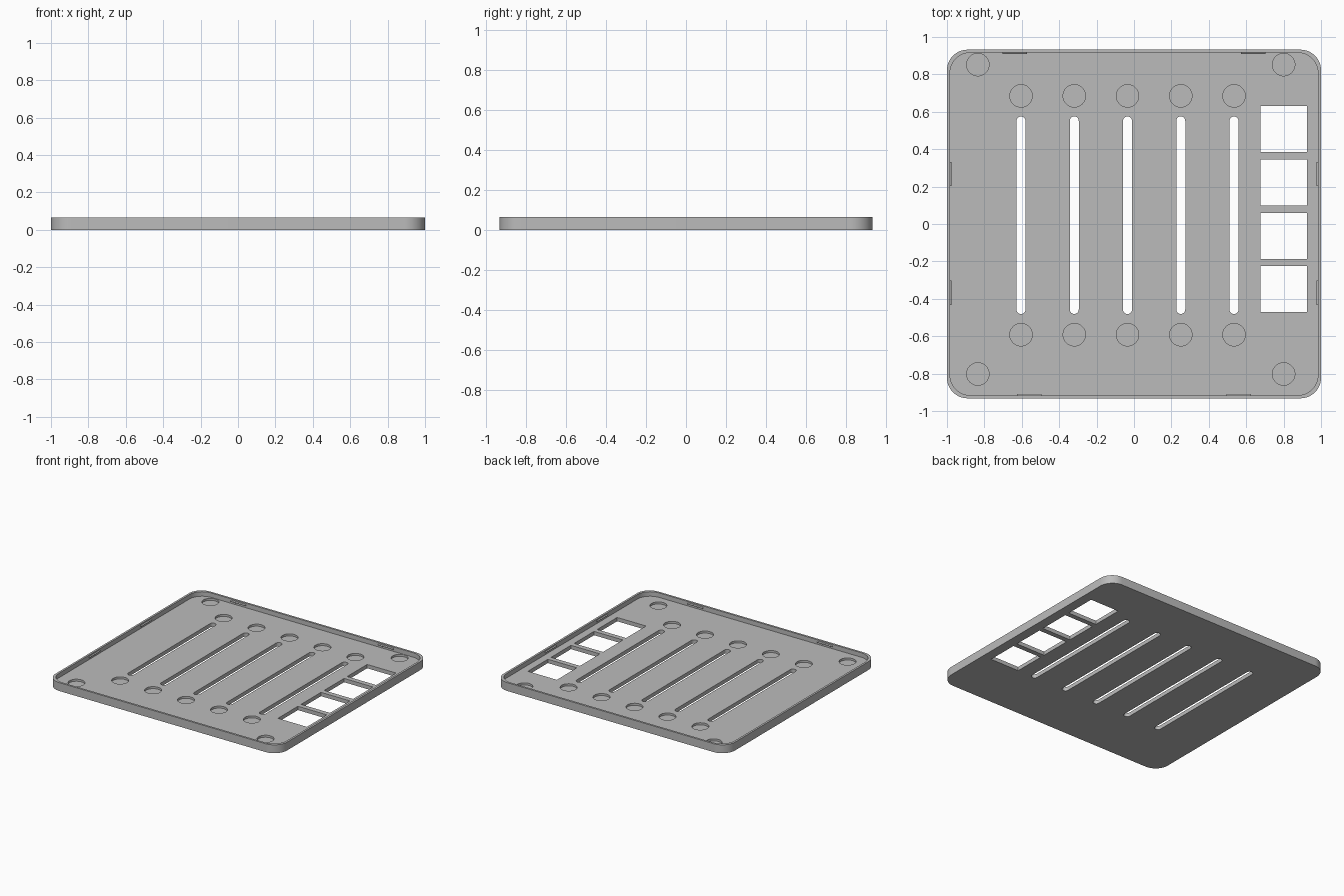
import bpy, bmesh, math

HALF_X, HALF_Y, HEIGHT = 1.0, 0.932, 0.065
WALL, FLOOR, RADIUS = 0.016, 0.03, 0.11

cube = bpy.data.objects.get("Cube")
if cube:
    bpy.data.objects.remove(cube, do_unlink=True)

grey = bpy.data.materials.new("plain grey")
grey.use_nodes = True
COLOUR = (0.5, 0.5, 0.5, 1)
grey.diffuse_color = COLOUR
grey.node_tree.nodes["Principled BSDF"].inputs["Base Color"].default_value = COLOUR


def outline(cx, cy, hx, hy, r, steps=12):
    """Rounded rectangle, counter-clockwise."""
    pts = []
    for k, (sx, sy) in enumerate([(1, 1), (-1, 1), (-1, -1), (1, -1)]):
        for i in range(steps + 1):
            a = (k + i / steps) * math.pi / 2
            p = (cx + sx * (hx - r) + r * math.cos(a),
                 cy + sy * (hy - r) + r * math.sin(a))
            if not pts or math.dist(p, pts[-1]) > 1e-5:
                pts.append(p)
    if math.dist(pts[0], pts[-1]) < 1e-5:
        pts.pop()
    return pts


def add_prism(bm, pts, z0, z1):
    low = [bm.verts.new((x, y, z0)) for x, y in pts]
    high = [bm.verts.new((x, y, z1)) for x, y in pts]
    bm.faces.new(low[::-1])
    bm.faces.new(high)
    for i in range(len(pts)):
        j = (i + 1) % len(pts)
        bm.faces.new((low[i], low[j], high[j], high[i]))


def make(name, bm):
    mesh = bpy.data.meshes.new(name)
    bm.to_mesh(mesh)
    bm.free()
    obj = bpy.data.objects.new(name, mesh)
    bpy.context.collection.objects.link(obj)
    mesh.materials.append(grey)
    return obj


# Tray body with a slightly eased bottom edge
bm = bmesh.new()
add_prism(bm, outline(0, 0, HALF_X, HALF_Y, RADIUS), 0, HEIGHT)
rim = [e for e in bm.edges if all(v.co.z < 0.001 for v in e.verts)]
bmesh.ops.bevel(bm, geom=rim, offset=0.005, segments=1, affect='EDGES')
tray = make("tray", bm)

# Inner cavity
cuts = bmesh.new()
add_prism(cuts, outline(0, 0, HALF_X - WALL, HALF_Y - WALL, RADIUS), FLOOR, 0.2)
cavity = make("cavity_cutter", cuts)

# Slots and square windows through the floor, shallow round magnet pockets
slot_x = [-0.604 + 0.2847 * i for i in range(5)]
cuts = bmesh.new()
for x in slot_x:
    add_prism(cuts, outline(x, 0.047, 0.024, 0.528, 0.024, 8), -0.1, 0.1)
for i in range(4):
    add_prism(cuts, outline(0.8, 0.507 - 0.285 * i, 0.125, 0.123, 0, 1), -0.1, 0.1)
pockets = [(x, y) for x in slot_x for y in (0.685, -0.592)]
pockets += [(x, y) for x in (-0.835, 0.8) for y in (0.852, -0.802)]
for x, y in pockets:
    add_prism(cuts, outline(x, y, 0.06, 0.06, 0.06, 12), 0.014, 0.1)
openings = make("openings_cutter", cuts)

bpy.context.view_layer.objects.active = tray
for cutter in (cavity, openings):
    mod = tray.modifiers.new(cutter.name, 'BOOLEAN')
    mod.operation, mod.solver, mod.object = 'DIFFERENCE', 'EXACT', cutter
    bpy.ops.object.modifier_apply(modifier=mod.name)
    bpy.data.objects.remove(cutter, do_unlink=True)

tray.select_set(True)
bpy.ops.object.shade_smooth_by_angle(angle=math.radians(30))


# Snap ridges along the inside of the walls
def ridge(name, x, y, turn):
    profile = [(-0.002, 0.040), (0.008, 0.046), (0.008, 0.050), (-0.002, 0.056)]
    bm = bmesh.new()
    ends = [[bm.verts.new((s * 0.065, d, z)) for d, z in profile] for s in (-1, 1)]
    bm.faces.new(ends[0])
    bm.faces.new(ends[1][::-1])
    for i in range(4):
        j = (i + 1) % 4
        bm.faces.new((ends[0][j], ends[0][i], ends[1][i], ends[1][j]))
    bmesh.ops.recalc_face_normals(bm, faces=bm.faces)
    obj = make(name, bm)
    obj.location = (x, y, 0)
    obj.rotation_euler.z = turn


inner_x, inner_y = HALF_X - WALL, HALF_Y - WALL
for side, s in (("left", 1), ("right", -1)):
    ridge(f"back_ridge_{side}", s * 0.638, inner_y, math.pi)
    ridge(f"front_ridge_{side}", s * 0.56, -inner_y, 0)
    for place, y in (("back", 0.267), ("front", -0.368)):
        ridge(f"{side}_ridge_{place}", s * inner_x, y, s * math.pi / 2)
